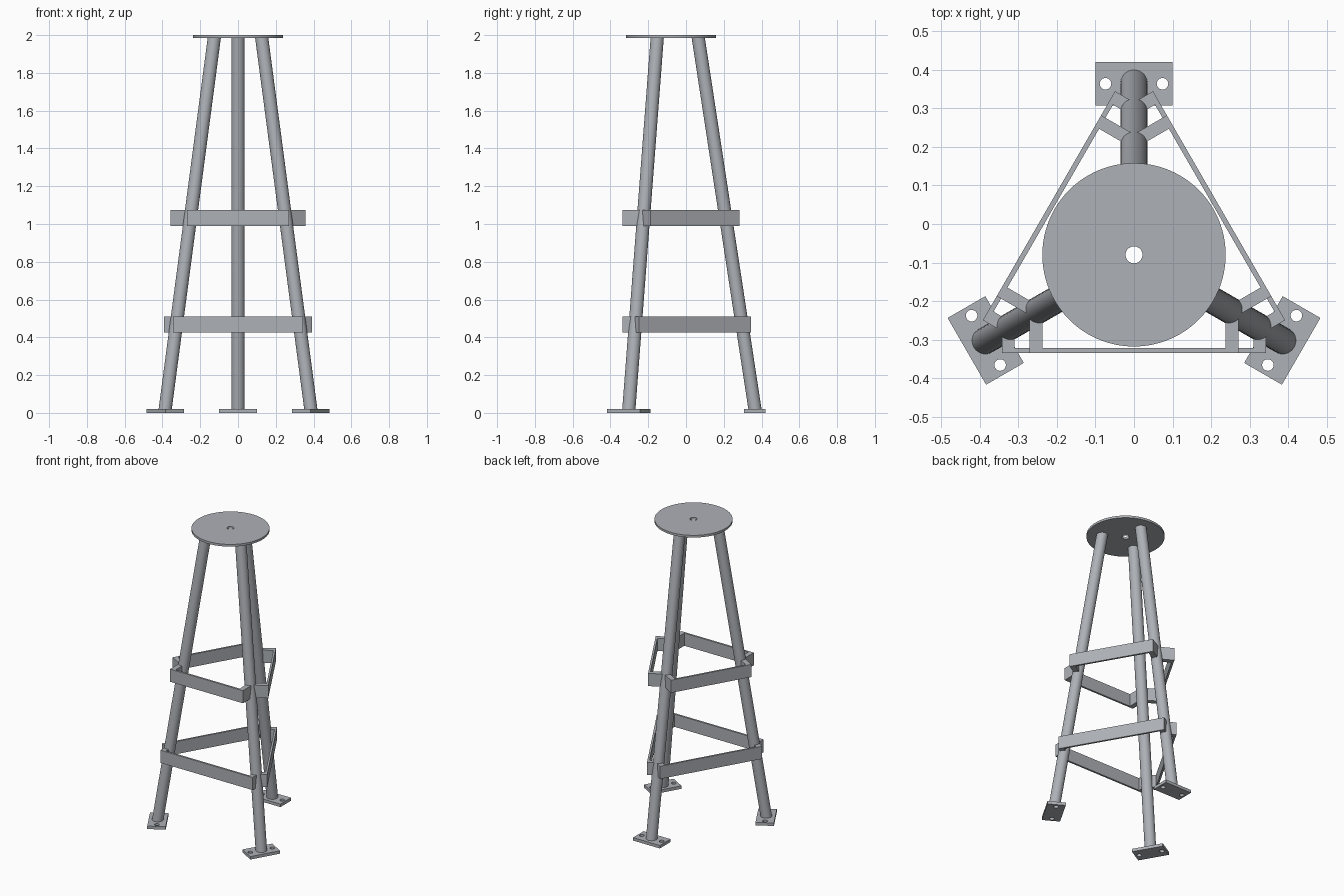
import bpy, bmesh, math
from mathutils import Matrix, Vector

if "Cube" in bpy.data.objects:
    bpy.data.objects.remove(bpy.data.objects["Cube"])

CENTRE = Matrix.Translation((0, -0.08, 0))   # axis of the three-fold symmetry
LEG_R, FOOT_R, HEAD_R = 0.035, 0.445, 0.145  # tube radius, leg offset at foot and head
Z0, Z1 = 0.02, 1.985                         # leg bottom and top

steel = bpy.data.materials.new("steel_grey")
steel.diffuse_color = (0.42, 0.44, 0.47, 1)
steel.use_nodes = True
steel.node_tree.nodes["Principled BSDF"].inputs["Base Color"].default_value = steel.diffuse_color


def turn(deg):
    return CENTRE @ Matrix.Rotation(math.radians(deg), 4, 'Z')


def make(name, bm, matrix):
    """Turn a bmesh into a placed object."""
    bmesh.ops.recalc_face_normals(bm, faces=bm.faces)
    me = bpy.data.meshes.new(name)
    bm.to_mesh(me)
    bm.free()
    me.materials.append(steel)
    ob = bpy.data.objects.new(name, me)
    bpy.context.collection.objects.link(ob)
    me.transform(matrix)
    bpy.ops.object.select_all(action='DESELECT')
    bpy.context.view_layer.objects.active = ob
    ob.select_set(True)
    bpy.ops.object.shade_smooth_by_angle(angle=math.radians(30))
    return ob


def circle(cx, cy, r, n):
    return [(cx + r * math.cos(2 * math.pi * i / n),
             cy + r * math.sin(2 * math.pi * i / n)) for i in range(n)]


def plate(name, loops, z0, z1, matrix):
    """Flat plate from an outline and hole loops."""
    bm = bmesh.new()
    edges = []
    for loop in loops:
        vs = [bm.verts.new((x, y, z0)) for x, y in loop]
        edges += [bm.edges.new((vs[i - 1], vs[i])) for i in range(len(vs))]
    bmesh.ops.triangle_fill(bm, edges=edges, use_beauty=True, normal=Vector((0, 0, 1)))
    ext = bmesh.ops.extrude_face_region(bm, geom=bm.faces[:], use_keep_orig=True)
    bmesh.ops.translate(bm, vec=(0, 0, z1 - z0),
                        verts=[g for g in ext['geom'] if isinstance(g, bmesh.types.BMVert)])
    return make(name, bm, matrix)


def box(bm, x0, x1, y0, y1, z0, z1):
    m = (Matrix.Translation(((x0 + x1) / 2, (y0 + y1) / 2, (z0 + z1) / 2))
         @ Matrix.Diagonal((x1 - x0, y1 - y0, z1 - z0, 1)))
    bmesh.ops.create_cube(bm, size=1, matrix=m)


# round top plate with centre hole
plate("top_plate", [circle(0, 0, 0.238, 96), circle(0, 0, 0.022, 32)], Z1, 2.0, CENTRE)

for i in range(3):
    rot = turn(120 * i)

    # leaning tubular leg, cut level at both ends
    bm = bmesh.new()
    bmesh.ops.create_cone(bm, cap_ends=True, segments=40, radius1=LEG_R, radius2=LEG_R,
                          depth=Z1 - Z0)
    for v in bm.verts:
        v.co.y += FOOT_R if v.co.z < 0 else HEAD_R
        v.co.z += (Z0 + Z1) / 2
    make(f"leg_{i + 1}", bm, rot)

    # foot plate with two bolt holes
    outline = [(-0.1, 0.388), (0.1, 0.388), (0.1, 0.501), (-0.1, 0.501)]
    plate(f"foot_plate_{i + 1}", [outline, circle(-0.074, 0.444, 0.015, 24),
                                  circle(0.074, 0.444, 0.015, 24)], 0, Z0, rot)

    # lower and upper cross braces with tabs reaching back to the legs
    for level, z, half in (("lower", 0.425, 0.343), ("upper", 0.99, 0.271)):
        zm = z + 0.0425
        r = FOOT_R + (HEAD_R - FOOT_R) * (zm - Z0) / (Z1 - Z0)
        bm = bmesh.new()
        box(bm, -half, half, -0.255, -0.242, z, z + 0.085)
        for s in (-1, 1):
            a, b = sorted((s * half, s * (half - 0.033)))
            box(bm, a, b, -0.242, -r / 2 - 0.012, z, z + 0.085)
        make(f"{level}_brace_{i + 1}", bm, rot)
